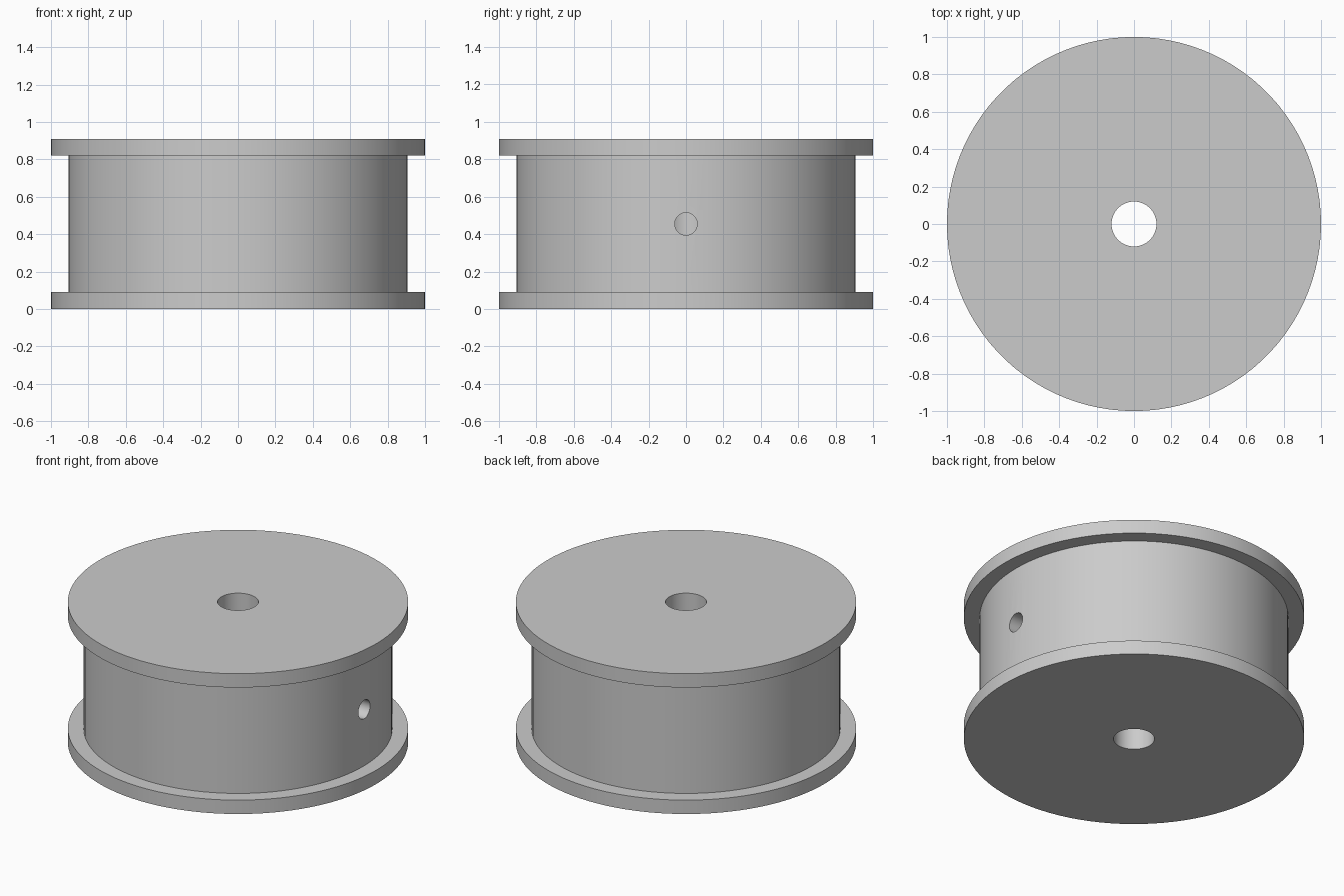
import bpy
import bmesh
import math
from mathutils import Matrix

cube = bpy.data.objects.get("Cube")
if cube:
    bpy.data.objects.remove(cube, do_unlink=True)

SEGMENTS = 100
HEIGHT, FLANGE = 0.91, 0.09
RIM_R, DRUM_R, BORE_R, HOLE_R = 1.0, 0.907, 0.12, 0.06

grey = bpy.data.materials.new("plain grey")
grey.use_nodes = True
colour = (0.6, 0.6, 0.6, 1)
grey.diffuse_color = colour
grey.node_tree.nodes["Principled BSDF"].inputs["Base Color"].default_value = colour


def add_object(name, bm):
    bmesh.ops.recalc_face_normals(bm, faces=bm.faces)
    mesh = bpy.data.meshes.new(name)
    bm.to_mesh(mesh)
    bm.free()
    mesh.materials.append(grey)
    obj = bpy.data.objects.new(name, mesh)
    bpy.context.collection.objects.link(obj)
    return obj


# Flanged drum with a central bore, turned from one closed profile
top = HEIGHT - FLANGE
profile = [(BORE_R, 0), (RIM_R, 0), (RIM_R, FLANGE), (DRUM_R, FLANGE),
           (DRUM_R, top), (RIM_R, top), (RIM_R, HEIGHT), (BORE_R, HEIGHT)]
bm = bmesh.new()
verts = [bm.verts.new((r, 0, z)) for r, z in profile]
edges = [bm.edges.new((v, verts[i - 1])) for i, v in enumerate(verts)]
bmesh.ops.spin(bm, geom=verts + edges, cent=(0, 0, 0), axis=(0, 0, 1),
               angle=math.tau, steps=SEGMENTS, use_merge=True)
bmesh.ops.remove_doubles(bm, verts=bm.verts, dist=0.0001)
spool = add_object("flanged_spool", bm)

# Side hole running from the drum's left side into the bore
bm = bmesh.new()
placing = Matrix.Translation((0.52, 0, HEIGHT / 2)) @ Matrix.Rotation(math.pi / 2, 4, "Y")
bmesh.ops.create_cone(bm, cap_ends=True, segments=48, radius1=HOLE_R,
                      radius2=HOLE_R, depth=1.0, matrix=placing)
cutter = add_object("side_hole_cutter", bm)
cutter.hide_render = True

cut = spool.modifiers.new("side hole", "BOOLEAN")
cut.operation = "DIFFERENCE"
cut.solver = "EXACT"
cut.object = cutter

bpy.ops.object.select_all(action="DESELECT")
bpy.context.view_layer.objects.active = spool
spool.select_set(True)
bpy.ops.object.modifier_apply(modifier=cut.name)
bpy.data.objects.remove(cutter, do_unlink=True)
bpy.ops.object.shade_smooth_by_angle(angle=math.radians(30))
